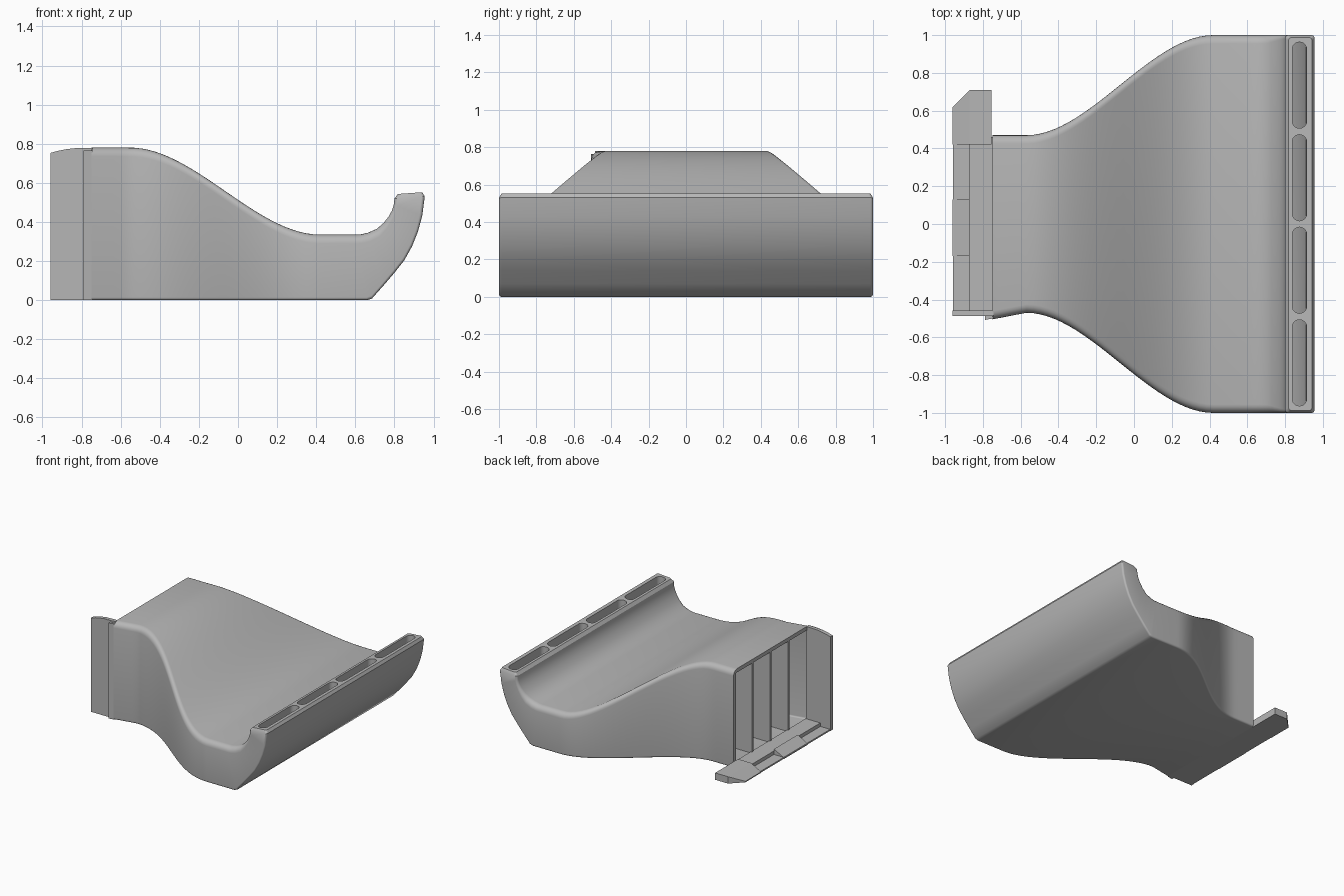
import bpy, bmesh, math
from mathutils import Vector

old = bpy.data.objects.get("Cube")
if old:
    bpy.data.objects.remove(old)

grey = bpy.data.materials.new("plain grey")
grey.use_nodes = True
grey.diffuse_color = (0.47, 0.47, 0.47, 1)
grey.node_tree.nodes["Principled BSDF"].inputs["Base Color"].default_value = (0.47, 0.47, 0.47, 1)


def finish(bm, name):
    bmesh.ops.recalc_face_normals(bm, faces=bm.faces[:])
    mesh = bpy.data.meshes.new(name)
    bm.to_mesh(mesh)
    bm.free()
    mesh.materials.append(grey)
    obj = bpy.data.objects.new(name, mesh)
    bpy.context.collection.objects.link(obj)
    return obj


def smooth(obj):
    bpy.ops.object.select_all(action='DESELECT')
    obj.select_set(True)
    bpy.context.view_layer.objects.active = obj
    bpy.ops.object.shade_smooth_by_angle(angle=math.radians(32))


def ease(x, x0, x1, a, b):
    t = min(1, max(0, (x - x0) / (x1 - x0)))
    return a + (b - a) * t * t * (3 - 2 * t)


def half_width(x):
    return ease(x, -0.57, 0.42, 0.47, 1.0)


def flare(x):
    return 0.035 * min(1, max(0, (-0.57 - x) / 0.18))


# Stations along the duct: (top x, top z, bottom x, bottom z)
START, STEPS = -0.75, 32
stations = []
for i in range(STEPS + 1):
    x = START + (0.42 - START) * i / STEPS
    stations.append((x, ease(x, -0.55, 0.42, 0.78, 0.335), x, 0))
stations += [
    (0.60, 0.335, 0.66, 0), (0.625, 0.336, 0.685, 0.008), (0.665, 0.345, 0.74, 0.07),
    (0.71, 0.365, 0.80, 0.14), (0.745, 0.395, 0.85, 0.203), (0.772, 0.43, 0.89, 0.275),
    (0.788, 0.46, 0.92, 0.35), (0.797, 0.49, 0.942, 0.43), (0.80, 0.52, 0.955, 0.53)]


def ring(bm, station, inset=0.0, r_top=0.045, r_low=0.015, side=0.0):
    """Rounded rectangle between the top and bottom point of a station."""
    tx, tz, bx, bz = station
    low, top = Vector((bx, 0, bz)), Vector((tx, 0, tz))
    length = (top - low).length
    d = (top - low) / length
    back = half_width(tx) - inset - side
    front = back + flare(tx)
    corners = [(-front, inset, r_low, 180), (back, inset, r_low, 270),
               (back, length - inset, r_top, 0), (-front, length - inset, r_top, 90)]
    verts = []
    for y, u, r, a0 in corners:
        cy = y - math.copysign(r, y)
        cu = u + r if a0 >= 180 else u - r
        for k in range(6):
            a = math.radians(a0 + 18 * k)
            p = low + d * (cu + r * math.sin(a))
            verts.append(bm.verts.new((p.x, cy + r * math.cos(a), p.z)))
    return verts


def bridge(bm, a, b):
    n = len(a)
    for i in range(n):
        j = (i + 1) % n
        bm.faces.new((a[i], a[j], b[j], b[i]))


# Hollow duct body: outer skin, lip cap, inner skin, inlet rim
bm = bmesh.new()
outer = []
for s in stations:
    r = 0.045 if s[0] < 0.7 else max(0.018, 0.045 - 0.27 * (s[0] - 0.7))
    outer.append(ring(bm, s, r_top=r))
outer.append(ring(bm, (0.818, 0.543, 0.942, 0.552), r_top=0.015, side=0.013))
inner = [ring(bm, s, inset=0.03, r_top=0.012, r_low=0.012) for s in stations[:-1]]
for skin in (outer, inner):
    for a, b in zip(skin, skin[1:]):
        bridge(bm, a, b)
    bm.faces.new(skin[-1])
bridge(bm, outer[0], inner[0])
body = finish(bm, "duct_body")

# Four rounded outlet slots cut through the lip
bm = bmesh.new()
RAD, HALF, SLOT_X = 0.038, 0.228, 0.876
for cy in (-0.735, -0.245, 0.245, 0.735):
    loop = []
    for sign, a0 in ((1, 0), (-1, 180)):
        for k in range(13):
            a = math.radians(a0 + 15 * k)
            loop.append((SLOT_X + RAD * math.cos(a),
                         cy + sign * (HALF - RAD) + RAD * math.sin(a)))
    rows = [[bm.verts.new((x, y, z)) for x, y in loop] for z in (0.43, 0.7)]
    bridge(bm, *rows)
    for row in rows:
        bm.faces.new(row)
cutter = finish(bm, "slot_cutter")
cutter.hide_render = True
cut = body.modifiers.new("slots", 'BOOLEAN')
cut.operation, cut.solver, cut.object = 'DIFFERENCE', 'EXACT', cutter
bpy.context.view_layer.objects.active = body
bpy.ops.object.modifier_apply(modifier=cut.name)
bpy.data.objects.remove(cutter)
smooth(body)

# Guide vanes that split the duct into four channels
for name, share in (("front_vane", -0.5), ("middle_vane", 0), ("back_vane", 0.5)):
    bm = bmesh.new()
    rows = []
    for tx, tz, bx, bz in stations[:-1]:
        low, top = Vector((bx, 0, bz)), Vector((tx, 0, tz))
        d = (top - low).normalized() * 0.02
        y = share * (half_width(tx) - 0.015)
        rows.append([bm.verts.new((p.x, y + o, p.z)) for p, o in
                     ((low + d, -0.009), (low + d, 0.009), (top - d, 0.009), (top - d, -0.009))])
    for a, b in zip(rows, rows[1:]):
        bridge(bm, a, b)
    bm.faces.new(rows[0])
    bm.faces.new(rows[-1])
    smooth(finish(bm, name))


def prism(name, plan, top):
    """Upright block over a plan outline; top is a height or a function of x."""
    bm = bmesh.new()
    low = [bm.verts.new((x, y, 0)) for x, y in plan]
    high = [bm.verts.new((x, y, top(x) if callable(top) else top)) for x, y in plan]
    bridge(bm, low, high)
    bm.faces.new(low)
    bm.faces.new(high)
    return finish(bm, name)


def box_plan(x0, x1, y0, y1):
    return [(x0, y0), (x1, y0), (x1, y1), (x0, y1)]


def wall_top(x):
    return 0.779 - 0.9 * max(0, -0.79 - x) ** 2


# Side wall reaching past the inlet, with the flared step of the body
xs = [-0.96, -0.92, -0.88, -0.84, -0.79, -0.745]
prism("inlet_side_wall", [(x, -0.487) for x in xs] + [(x, -0.457) for x in xs[::-1]], wall_top)
prism("inlet_wall_step", [(-0.79, -0.508), (-0.745, -0.50), (-0.745, -0.46), (-0.79, -0.48)], 0.765)

# Inlet floor, end strip and clip tabs
prism("inlet_floor", box_plan(-0.87, -0.74, -0.47, 0.46), 0.04)
prism("floor_edge", box_plan(-0.957, -0.86, -0.47, 0.43), 0.012)
prism("clip_arm", box_plan(-0.87, -0.755, 0.42, 0.71), 0.055)


def ramp(x):
    return 0.008 + 0.047 * (x + 0.96) / 0.09


prism("middle_tab", box_plan(-0.96, -0.87, -0.17, 0.13), ramp)
prism("back_tab", [(-0.96, 0.42), (-0.87, 0.42), (-0.87, 0.71), (-0.96, 0.62)], ramp)
